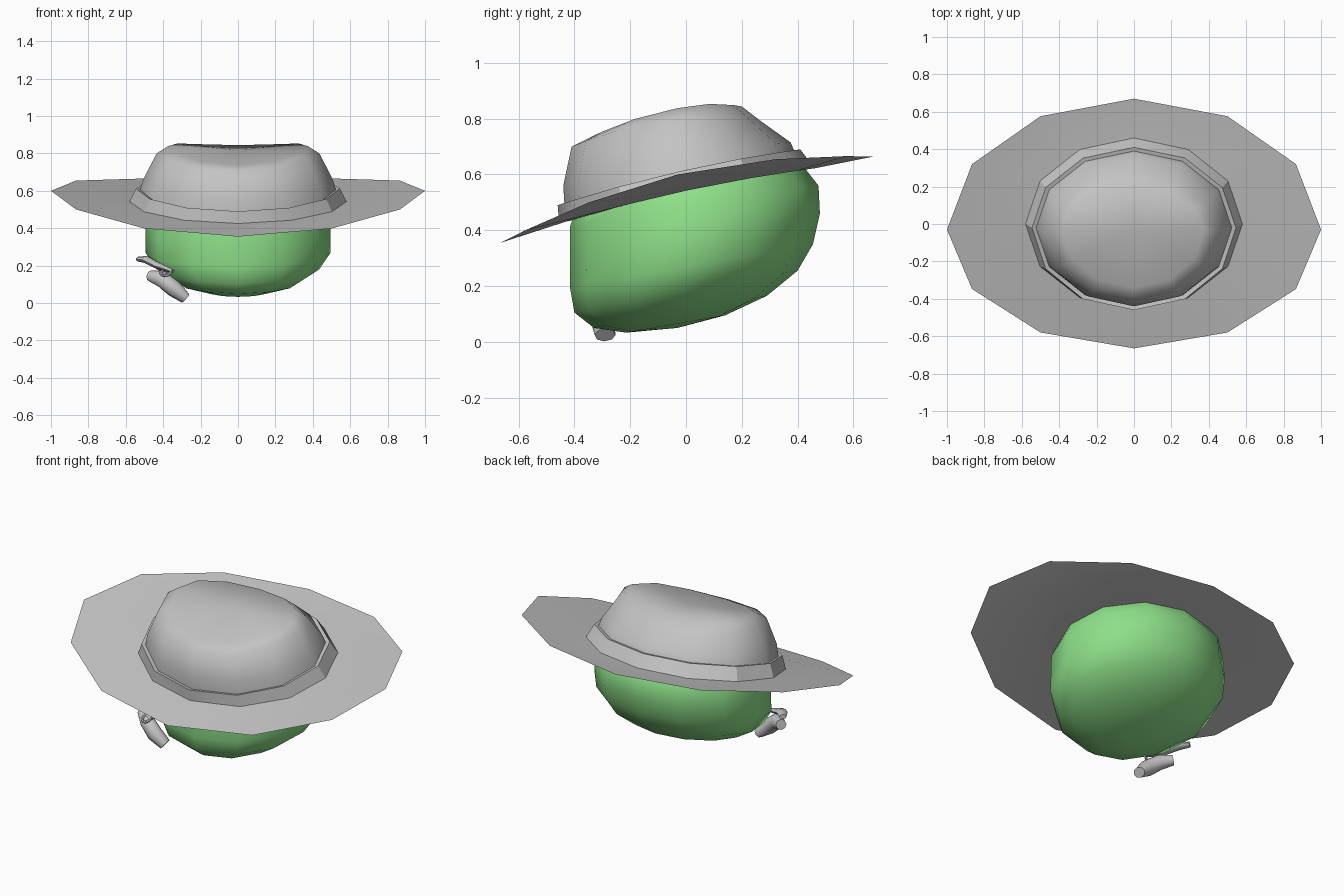
import bpy, bmesh, math
from mathutils import Vector

cube = bpy.data.objects.get("Cube")
if cube:
    bpy.data.objects.remove(cube, do_unlink=True)

SIDES = 12


def material(name, rgb):
    mat = bpy.data.materials.new(name)
    mat.use_nodes = True
    mat.diffuse_color = (*rgb, 1)
    mat.node_tree.nodes["Principled BSDF"].inputs["Base Color"].default_value = (*rgb, 1)
    return mat


GREY = material("felt grey", (0.55, 0.55, 0.55))
GREEN = material("skin green", (0.27, 0.74, 0.25))


def finish(bm, name, mat, angle):
    mesh = bpy.data.meshes.new(name)
    bm.to_mesh(mesh)
    bm.free()
    obj = bpy.data.objects.new(name, mesh)
    bpy.context.collection.objects.link(obj)
    mesh.materials.append(mat)
    bpy.ops.object.select_all(action='DESELECT')
    obj.select_set(True)
    bpy.context.view_layer.objects.active = obj
    bpy.ops.object.shade_smooth_by_angle(angle=math.radians(angle))
    return obj


def tilted_ring(rx, front, middle, back):
    """Oval that passes through (y, z) points at the front, sides and back."""
    (yf, zf), (ym, zm), (yb, zb) = front, middle, back
    pts = []
    for i in range(SIDES):
        a = 2 * math.pi * i / SIDES
        s = math.sin(a)
        y = ym + s * ((yb - ym) if s > 0 else (ym - yf))
        z = zm + (zb - zf) / 2 * s + ((zb + zf) / 2 - zm) * s * s
        pts.append(Vector((rx * math.cos(a), y, z)))
    return pts


def loft(name, rings, mat, angle, start=None, end=None, recalc=True):
    """Skin rings of points, closing either end to a pole when given."""
    bm = bmesh.new()
    loops = [[bm.verts.new(p) for p in r] for r in rings]
    for a, b in zip(loops, loops[1:]):
        n = len(a)
        for i in range(n):
            j = (i + 1) % n
            bm.faces.new((a[i], a[j], b[j], b[i]))
    for loop, pole in ((loops[0], start), (loops[-1], end)):
        if pole is not None:
            v = bm.verts.new(pole)
            for i in range(len(loop)):
                bm.faces.new((loop[i], loop[(i + 1) % len(loop)], v))
    if recalc:
        bmesh.ops.recalc_face_normals(bm, faces=bm.faces)
    return finish(bm, name, mat, angle)


def tube(name, path, sizes, mat, angle, sides=8):
    """Closed oval tube along a path; sizes are (height, depth) half widths."""
    path = [Vector(p) for p in path]
    rings = []
    for k, (p, (h, d)) in enumerate(zip(path, sizes)):
        along = (path[min(k + 1, len(path) - 1)] - path[max(k - 1, 0)]).normalized()
        depth = along.cross(Vector((0, 0, 1))).normalized()
        up = depth.cross(along)
        rings.append([p + up * h * math.cos(2 * math.pi * i / sides)
                      + depth * d * math.sin(2 * math.pi * i / sides) for i in range(sides)])
    return loft(name, rings, mat, angle, path[0], path[-1])


# Head: stacked tilted ovals, flatter at the front and rising to the back
head_levels = [
    (0.17, (-0.215, 0.033), (0.14, 0.095)),
    (0.32, (-0.33, 0.05), (0.29, 0.165)),
    (0.435, (-0.40, 0.105), (0.40, 0.255)),
    (0.495, (-0.415, 0.19), (0.455, 0.35)),
    (0.495, (-0.415, 0.30), (0.48, 0.46)),
    (0.49, (-0.415, 0.415), (0.475, 0.56)),
    (0.46, (-0.40, 0.46), (0.42, 0.63)),
]
head_rings = [tilted_ring(rx, f, ((f[0] + b[0]) / 2, (f[1] + b[1]) / 2), b)
              for rx, f, b in head_levels]
loft("head", head_rings, GREEN, 60, start=(0, -0.03, 0.05), end=(0, 0.01, 0.56))

# Hat brim: thin twelve-sided sheet turned up at both sides
loft("hat_brim", [
    tilted_ring(1.0, (-0.665, 0.355), (-0.03, 0.60), (0.67, 0.664)),
    tilted_ring(0.58, (-0.455, 0.425), (0.0, 0.542), (0.46, 0.622)),
    tilted_ring(0.42, (-0.35, 0.45), (0.0, 0.545), (0.36, 0.61)),
], GREY, 40, recalc=False)

# Hat band: sloping collar with a narrow ledge against the crown
loft("hat_band", [
    tilted_ring(0.58, (-0.455, 0.425), (0.0, 0.542), (0.46, 0.622)),
    tilted_ring(0.545, (-0.46, 0.49), (-0.02, 0.612), (0.41, 0.69)),
    tilted_ring(0.52, (-0.43, 0.485), (-0.02, 0.605), (0.39, 0.685)),
], GREY, 30, recalc=False)

# Hat crown: steep wall, rounded shoulder and a top sloping to the front
loft("hat_crown", [
    tilted_ring(0.525, (-0.435, 0.48), (-0.02, 0.60), (0.39, 0.68)),
    tilted_ring(0.505, (-0.44, 0.56), (-0.03, 0.665), (0.375, 0.715)),
    tilted_ring(0.435, (-0.41, 0.70), (-0.04, 0.80), (0.27, 0.79)),
    tilted_ring(0.375, (-0.34, 0.735), (-0.03, 0.838), (0.20, 0.844)),
], GREY, 60, end=(0, -0.03, 0.815))

# Small clip on the cheek: tapered body, curved tab and pivot ring
tube("clip_body",
     [(-0.47, -0.23, 0.145), (-0.41, -0.28, 0.13), (-0.34, -0.30, 0.075), (-0.28, -0.29, 0.025)],
     [(0.03, 0.03), (0.045, 0.04), (0.045, 0.042), (0.03, 0.038)], GREY, 50)
tube("clip_tab",
     [(-0.53, -0.16, 0.235), (-0.49, -0.21, 0.232), (-0.43, -0.27, 0.20), (-0.35, -0.31, 0.17)],
     [(0.014, 0.02), (0.02, 0.03), (0.018, 0.032), (0.01, 0.022)], GREY, 50)
bpy.ops.mesh.primitive_torus_add(
    major_segments=12, minor_segments=6, major_radius=0.028, minor_radius=0.008,
    location=(-0.385, -0.315, 0.165), rotation=(math.radians(35), math.radians(-15), 0))
ring = bpy.context.object
ring.name = "clip_ring"
ring.data.materials.append(GREY)
bpy.ops.object.shade_smooth_by_angle(angle=math.radians(50))

# Turn the open hat sheets to face up and outward
for name in ("hat_brim", "hat_band"):
    mesh = bpy.data.objects[name].data
    if sum(p.normal.z * p.area for p in mesh.polygons) < 0:
        mesh.flip_normals()
